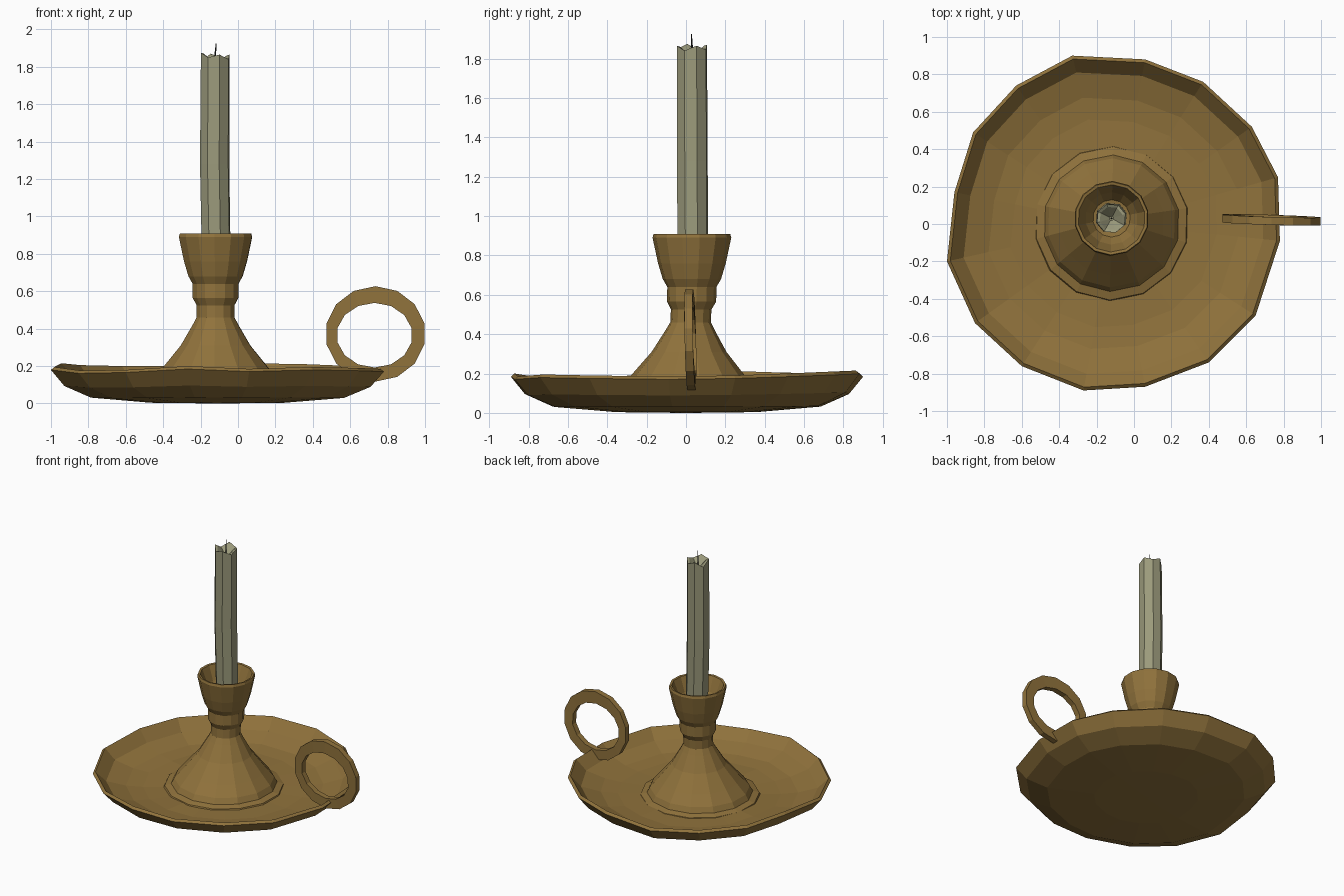
import bpy
from math import cos, sin, pi

if "Cube" in bpy.data.objects:
    bpy.data.objects.remove(bpy.data.objects["Cube"])


def material(name, rgb):
    m = bpy.data.materials.new(name)
    m.diffuse_color = (*rgb, 1)
    m.use_nodes = True
    m.node_tree.nodes["Principled BSDF"].inputs["Base Color"].default_value = m.diffuse_color
    return m


brass = material("aged_brass", (0.28, 0.17, 0.045))
wax = material("wax", (0.33, 0.325, 0.2))
black = material("burnt_wick", (0.02, 0.02, 0.02))


def loft(name, rings, mat, closed=False):
    """Skin equal-length rings of points; cap both ends unless closed."""
    n, k = len(rings[0]), len(rings)
    verts = [p for r in rings for p in r]
    faces = []
    for i in range(k if closed else k - 1):
        a, b = i * n, (i + 1) % k * n
        faces += [(a + j, a + (j + 1) % n, b + (j + 1) % n, b + j) for j in range(n)]
    if not closed:
        faces += [tuple(reversed(range(n))), tuple(range((k - 1) * n, k * n))]
    me = bpy.data.meshes.new(name)
    me.from_pydata(verts, [], faces)
    me.materials.append(mat)
    ob = bpy.data.objects.new(name, me)
    bpy.context.collection.objects.link(ob)
    return ob


def circle(cx, cy, r, z, n, phase=0.0, jag=()):
    return [(cx + r * cos(2 * pi * j / n + phase), cy + r * sin(2 * pi * j / n + phase),
             z + (jag[j % len(jag)] if jag else 0)) for j in range(n)]


# Dish: hand-beaten uneven rim (x, y, height), counter-clockwise
rim = [(0.78, -0.09, .185), (0.77, 0.25, .19), (0.63, 0.52, .20), (0.37, 0.76, .21),
       (0.06, 0.88, .215), (-0.33, 0.90, .20), (-0.63, 0.74, .20), (-0.86, 0.49, .205),
       (-0.96, 0.17, .215), (-1.0, -0.20, .195), (-0.85, -0.53, .175), (-0.60, -0.76, .18),
       (-0.27, -0.89, .20), (0.06, -0.87, .185), (0.40, -0.74, .195), (0.65, -0.49, .19)]
CX = -0.11
dish_profile = [(0.02, 0.0), (0.4, 0.02), (0.76, 0.16), (0.92, 0.48), (1.0, 0.92),
                (0.98, 1.0), (0.90, 0.60), (0.75, 0.40), (0.62, 0.34), (0.1, 0.33)]
loft("dish", [[(CX + (x - CX) * s, y * s, z * h) for x, y, z in rim]
              for s, h in dish_profile], brass)

# Stem and cup: turned profile (radius, z), leaning slightly back
stem_profile = [(0.42, 0.05), (0.41, 0.072), (0.365, 0.085), (0.345, 0.125), (0.285, 0.195),
                (0.19, 0.31), (0.125, 0.42), (0.103, 0.46), (0.103, 0.525), (0.125, 0.565),
                (0.125, 0.64), (0.148, 0.68), (0.172, 0.76), (0.2, 0.89), (0.195, 0.908),
                (0.18, 0.905), (0.14, 0.80), (0.10, 0.74), (0.02, 0.73)]
loft("stem_and_cup", [circle(-0.12, 0.03 * min(z / 0.6, 1), r, z, 14, 0.2)
                      for r, z in stem_profile], brass)

# Candle: eight-sided with a melted, hollowed top
jag = (0.0, -0.02, 0.005, -0.03, 0.01, -0.015, 0.0, -0.025)
candle_rings = [circle(-0.115, 0.035, 0.08, 0.72, 8, 0.3),
                circle(-0.125, 0.032, 0.082, 1.28, 8, 0.3),
                circle(-0.122, 0.03, 0.08, 1.865, 8, 0.3, jag),
                circle(-0.122, 0.03, 0.064, 1.86, 8, 0.3, jag),
                circle(-0.12, 0.03, 0.012, 1.80, 8, 0.3)]
loft("candle", candle_rings, wax)

# Wick
loft("wick", [circle(-0.12, 0.03, 0.005, 1.78, 4), circle(-0.122, 0.03, 0.005, 1.86, 4),
              circle(-0.117, 0.028, 0.002, 1.925, 4)], black)

# Handle: flat band bent into a ring through the dish rim
ring = []
for i in range(14):
    a = 2 * pi * (i + 0.5) / 14
    c, s = cos(a), sin(a)
    y = 0.022 - 0.008 * c - 0.006 * s
    w = 0.021
    outer = (0.735 + 0.268 * c, 0.372 + 0.255 * s)
    inner = (0.73 + 0.203 * c, 0.365 + 0.173 * s)
    ring.append([(outer[0], y - w, outer[1]), (outer[0], y + w, outer[1]),
                 (inner[0], y + w, inner[1]), (inner[0], y - w, inner[1])])
loft("ring_handle", ring, brass, closed=True)

# Consistent outward normals
import bmesh
for ob in bpy.context.collection.objects:
    bm = bmesh.new()
    bm.from_mesh(ob.data)
    bmesh.ops.recalc_face_normals(bm, faces=bm.faces)
    bm.to_mesh(ob.data)
    bm.free()
